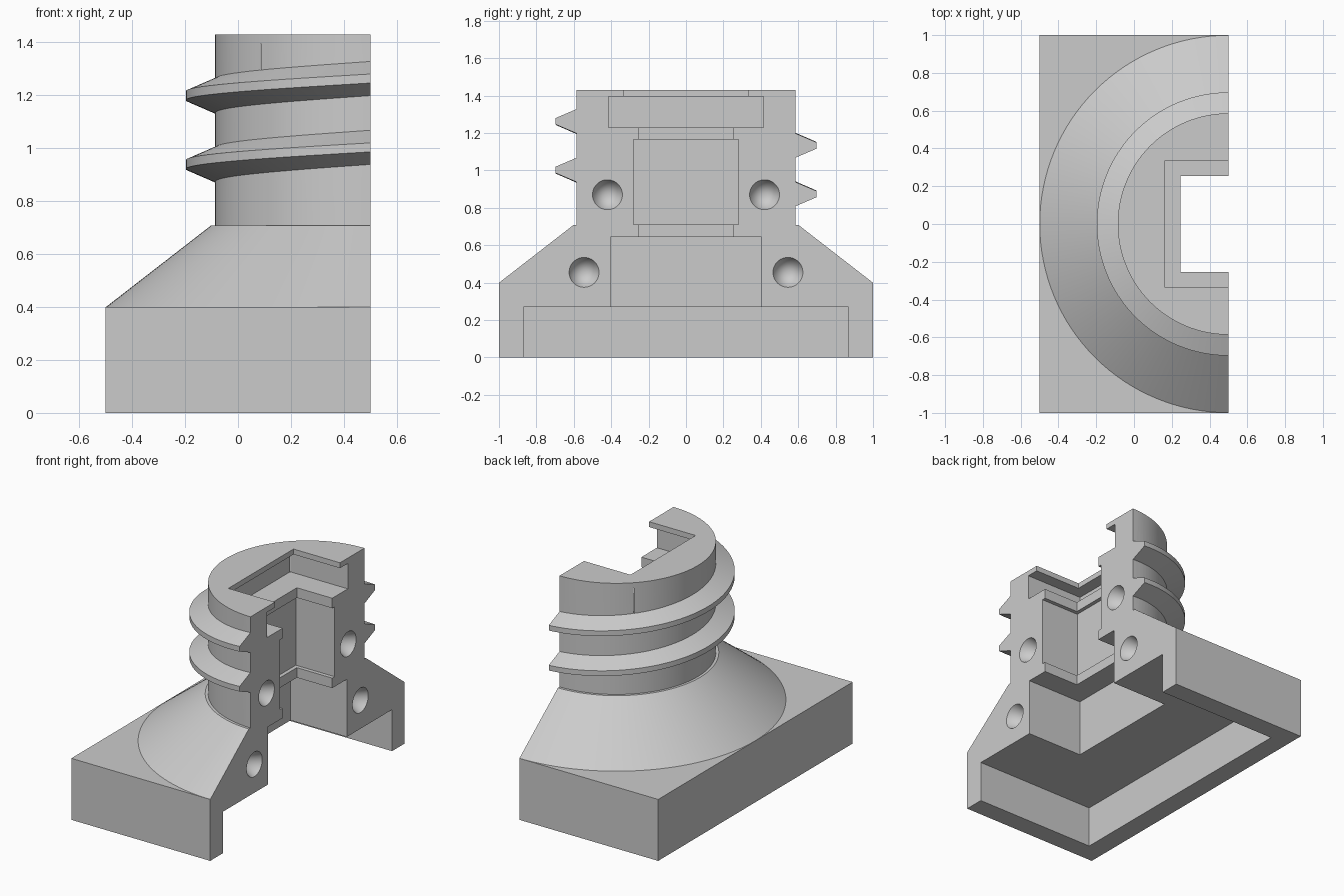
import bpy
import bmesh
from math import pi, cos, sin, radians
from mathutils import Matrix, Vector

AXIS = 0.5        # x of the turning axis, which lies on the cut plane
SEGMENTS = 128

cube = bpy.data.objects.get("Cube")
if cube:
    bpy.data.objects.remove(cube, do_unlink=True)

grey = bpy.data.materials.new("plain grey")
grey.use_nodes = True
colour = (0.6, 0.6, 0.6, 1)
grey.diffuse_color = colour
grey.node_tree.nodes["Principled BSDF"].inputs["Base Color"].default_value = colour


def make_object(name, bm):
    bmesh.ops.recalc_face_normals(bm, faces=bm.faces)
    mesh = bpy.data.meshes.new(name)
    bm.to_mesh(mesh)
    bm.free()
    mesh.materials.append(grey)
    obj = bpy.data.objects.new(name, mesh)
    bpy.context.collection.objects.link(obj)
    return obj


def box(name, x0, x1, half_y, z0, z1):
    bm = bmesh.new()
    size = Matrix.Diagonal((x1 - x0, 2 * half_y, z1 - z0, 1))
    place = Matrix.Translation(((x0 + x1) / 2, 0, (z0 + z1) / 2))
    bmesh.ops.create_cube(bm, size=1, matrix=place @ size)
    return make_object(name, bm)


def cone(name, r1, r2, z0, z1):
    bm = bmesh.new()
    bmesh.ops.create_cone(bm, cap_ends=True, segments=SEGMENTS, radius1=r1, radius2=r2,
                          depth=z1 - z0, matrix=Matrix.Translation((AXIS, 0, (z0 + z1) / 2)))
    return make_object(name, bm)


def thread(name, mid_z, pitch):
    """Sweep a trapezoid round the axis, falling from the front to the back."""
    section = [(0.54, -0.065), (0.585, -0.065), (0.697, -0.017),
               (0.697, 0.017), (0.585, 0.065), (0.54, 0.065)]
    bm = bmesh.new()
    rings = []
    steps = 72
    for i in range(steps + 1):
        a = radians(-8) + radians(196) * i / steps
        drop = pitch * a / (2 * pi)
        rings.append([bm.verts.new((AXIS - r * sin(a), -r * cos(a), mid_z + dz - drop))
                      for r, dz in section])
    for lower, upper in zip(rings, rings[1:]):
        for j in range(len(section)):
            k = (j + 1) % len(section)
            bm.faces.new((lower[j], lower[k], upper[k], upper[j]))
    bm.faces.new(rings[0])
    bm.faces.new(rings[-1])
    return make_object(name, bm)


def socket(name, y, z, radius=0.08, depth=0.16):
    """Conical pit bored into the cut plane."""
    bm = bmesh.new()
    lip = 0.1
    wide = radius * (depth + lip) / depth
    turn = Matrix.Rotation(-pi / 2, 4, "Y")
    place = Matrix.Translation((AXIS + (lip - depth) / 2, y, z))
    bmesh.ops.create_cone(bm, cap_ends=True, segments=48, radius1=wide, radius2=0,
                          depth=depth + lip, matrix=place @ turn)
    bmesh.ops.remove_doubles(bm, verts=bm.verts, dist=1e-5)
    return make_object(name, bm)


def combine(target, tool, operation):
    mod = target.modifiers.new(tool.name, "BOOLEAN")
    mod.operation = operation
    mod.solver = "EXACT"
    mod.object = tool
    bpy.context.view_layer.objects.active = target
    bpy.ops.object.modifier_apply(modifier=mod.name)
    bpy.data.objects.remove(tool, do_unlink=True)


# Solid outside: block, sloping shoulder, neck and two turns of thread
body = box("threaded_neck_half", -0.5, 1.5, 1.0, 0, 0.4)
combine(body, cone("shoulder", 0.999, 0.603, 0.4, 0.707), "UNION")
combine(body, cone("neck", 0.586, 0.586, 0.6, 1.43), "UNION")
for mid_z in (1.263, 1.003):
    combine(body, thread("thread_turn", mid_z, 0.26), "UNION")

# Square stepped cavity: a straight bore and its wider chambers
chambers = [("bore", 0.255, -0.1, 1.5),
            ("base_recess", 0.87, -0.1, 0.27),
            ("lower_chamber", 0.405, -0.1, 0.645),
            ("middle_chamber", 0.28, 0.71, 1.165),
            ("upper_slot", 0.415, 1.23, 1.395),
            ("mouth", 0.335, 1.3, 1.5)]
for name, half, z0, z1 in chambers:
    combine(body, box(name, AXIS - half, AXIS + half, half, z0, z1), "DIFFERENCE")

# Cut away the other half, then bore the alignment pits
combine(body, box("half_cutter", AXIS, 2.0, 1.5, -0.5, 2.0), "DIFFERENCE")
for side in (-1, 1):
    for y, z in ((0.42, 0.87), (0.545, 0.455)):
        combine(body, socket("pit", side * y, z), "DIFFERENCE")

# Keep one material and shade the round surfaces smooth
body.data.materials.clear()
body.data.materials.append(grey)
for poly in body.data.polygons:
    poly.material_index = 0
bpy.ops.object.select_all(action="DESELECT")
body.select_set(True)
bpy.context.view_layer.objects.active = body
bpy.ops.object.shade_smooth_by_angle(angle=radians(20))
